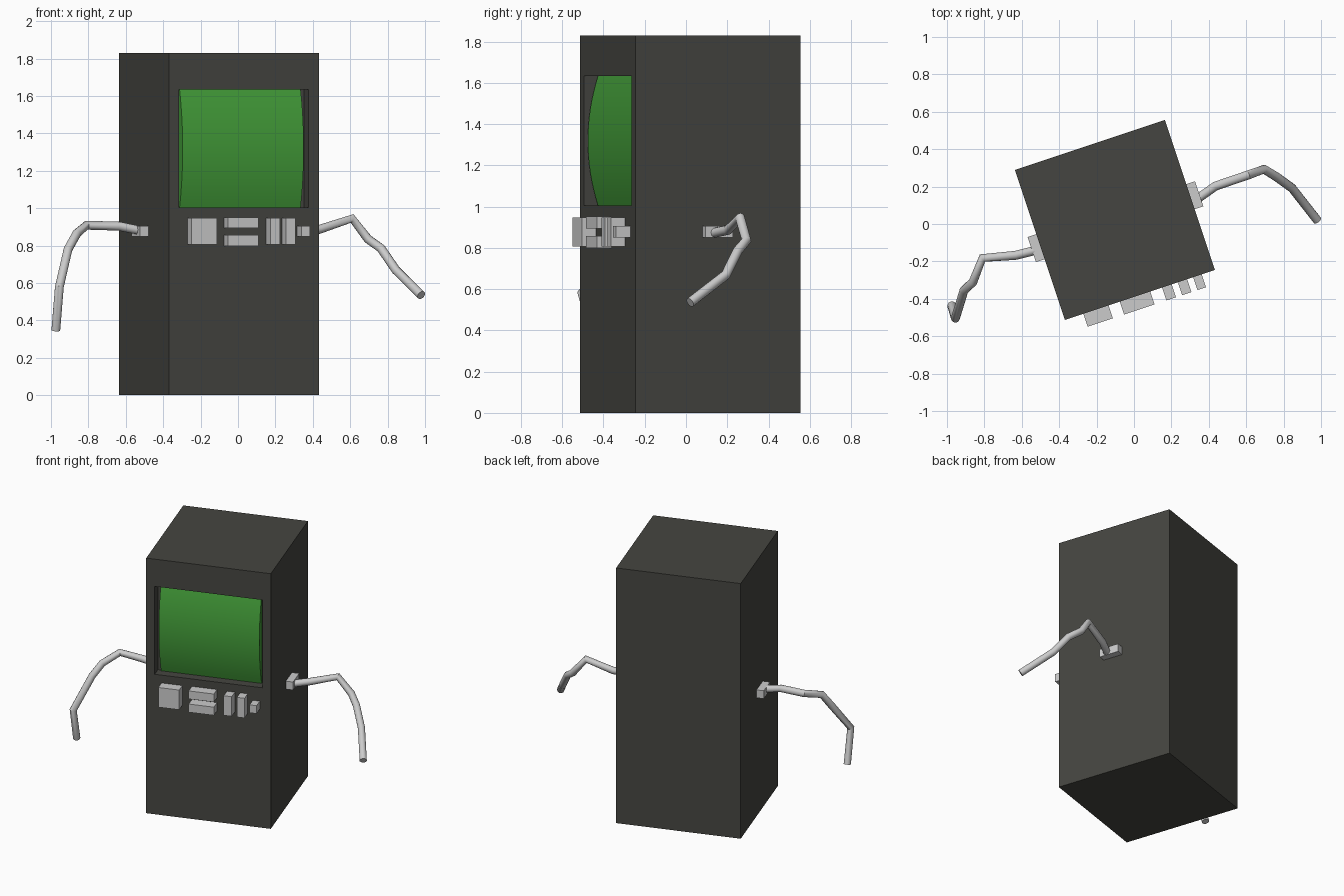
import bpy, bmesh, math
from mathutils import Vector, Matrix

if "Cube" in bpy.data.objects:
    bpy.data.objects.remove(bpy.data.objects["Cube"])

ANGLE = math.atan2(1, 3)          # cabinet is turned about z
CENTRE = Vector((-0.102, 0.0215, 0))
HALF, HEIGHT = 0.4225, 1.83
SCR_X, SCR_Z0, SCR_Z1 = 0.341, 1.004, 1.634


def material(name, rgb):
    m = bpy.data.materials.new(name)
    m.diffuse_color = (*rgb, 1)
    m.use_nodes = True
    m.node_tree.nodes["Principled BSDF"].inputs["Base Color"].default_value = m.diffuse_color
    return m


def finish(bm, name, mat=None, turned=True, smooth=None):
    bmesh.ops.recalc_face_normals(bm, faces=bm.faces)
    me = bpy.data.meshes.new(name)
    bm.to_mesh(me)
    bm.free()
    ob = bpy.data.objects.new(name, me)
    bpy.context.collection.objects.link(ob)
    if turned:
        ob.location = CENTRE
        ob.rotation_euler.z = ANGLE
    if mat:
        me.materials.append(mat)
    if smooth:
        bpy.ops.object.select_all(action='DESELECT')
        ob.select_set(True)
        bpy.context.view_layer.objects.active = ob
        bpy.ops.object.shade_smooth_by_angle(angle=math.radians(smooth))
    return ob


def box_mesh(x0, x1, y0, y1, z0, z1):
    bm = bmesh.new()
    mat = Matrix.Translation(((x0 + x1) / 2, (y0 + y1) / 2, (z0 + z1) / 2)) \
        @ Matrix.Diagonal((x1 - x0, y1 - y0, z1 - z0, 1))
    bmesh.ops.create_cube(bm, size=1, matrix=mat)
    return bm


dark = material("dark_cabinet", (0.06, 0.06, 0.052))
green = material("green_glass", (0.055, 0.33, 0.04))

# cabinet: box with a recessed screen opening in the front face
bm = box_mesh(-HALF, HALF, -HALF, HALF, 0, HEIGHT)
bm.normal_update()
front = min(bm.faces, key=lambda f: f.calc_center_median().y)
bmesh.ops.inset_region(bm, faces=[front], thickness=HALF - SCR_X)
for v in front.verts:
    v.co.z = SCR_Z1 if v.co.z > HEIGHT / 2 else SCR_Z0
new = bmesh.ops.extrude_discrete_faces(bm, faces=[front])["faces"]
for v in new[0].verts:
    v.co.y += 0.075
# rejoin the pocket walls if the discrete extrude left duplicates
bmesh.ops.remove_doubles(bm, verts=bm.verts, dist=1e-5)
finish(bm, "cabinet", dark)

# screen: vertical arc bulging forward, swept across the opening
bm = bmesh.new()
N = 16
profile = [(-HALF + 0.012 + 0.052 * (2 * i / N - 1) ** 2,
            SCR_Z0 + (SCR_Z1 - SCR_Z0) * i / N) for i in range(N + 1)]
profile += [(-HALF + 0.074, SCR_Z1), (-HALF + 0.074, SCR_Z0)]
face = bm.faces.new([bm.verts.new((-SCR_X, y, z)) for y, z in profile])
ext = bmesh.ops.extrude_face_region(bm, geom=[face])["geom"]
for v in ext:
    if isinstance(v, bmesh.types.BMVert):
        v.co.x = SCR_X
finish(bm, "screen", green, smooth=30)

# control blocks under the screen: x0, x1, z0, z1
controls = {
    "square_control": (-0.319, -0.177, 0.807, 0.948),
    "upper_bar_control": (-0.113, 0.058, 0.893, 0.951),
    "lower_bar_control": (-0.113, 0.058, 0.798, 0.857),
    "left_slot_control": (0.125, 0.179, 0.807, 0.948),
    "right_slot_control": (0.214, 0.266, 0.807, 0.948),
    "small_control": (0.300, 0.348, 0.849, 0.906),
}
for name, (x0, x1, z0, z1) in controls.items():
    finish(box_mesh(x0, x1, -HALF - 0.073, -HALF + 0.02, z0, z1), name)

# shoulder blocks on both sides
for side, s in (("left", -1), ("right", 1)):
    xs = sorted((s * (HALF - 0.02), s * (HALF + 0.049)))
    finish(box_mesh(*xs, -0.08, 0.061, 0.849, 0.906), side + "_shoulder")

# arms: bent tubes with capped ends
arms = {
    "left_arm": [(-0.50, -0.135, 0.876), (-0.636, -0.168, 0.904), (-0.81, -0.182, 0.909),
                 (-0.861, -0.31, 0.866), (-0.909, -0.355, 0.78),
                 (-0.955, -0.504, 0.58), (-0.974, -0.437, 0.348)],
    "right_arm": [(0.34, 0.135, 0.872), (0.436, 0.203, 0.887), (0.61, 0.262, 0.945),
                  (0.695, 0.293, 0.835), (0.765, 0.25, 0.785),
                  (0.845, 0.192, 0.668), (0.98, 0.02, 0.535)],
}
for name, pts in arms.items():
    cu = bpy.data.curves.new(name + "_path", 'CURVE')
    cu.dimensions = '3D'
    cu.bevel_depth, cu.bevel_resolution, cu.use_fill_caps = 0.024, 4, True
    sp = cu.splines.new('POLY')
    sp.points.add(len(pts) - 1)
    for p, co in zip(sp.points, pts):
        p.co = (*co, 1)
    tmp = bpy.data.objects.new(name + "_path", cu)
    bpy.context.collection.objects.link(tmp)
    bpy.context.view_layer.update()
    me = bpy.data.meshes.new_from_object(tmp.evaluated_get(bpy.context.evaluated_depsgraph_get()))
    bm = bmesh.new()
    bm.from_mesh(me)
    bmesh.ops.remove_doubles(bm, verts=bm.verts, dist=1e-5)
    bpy.data.objects.remove(tmp)
    bpy.data.meshes.remove(me)
    finish(bm, name, turned=False, smooth=40)
